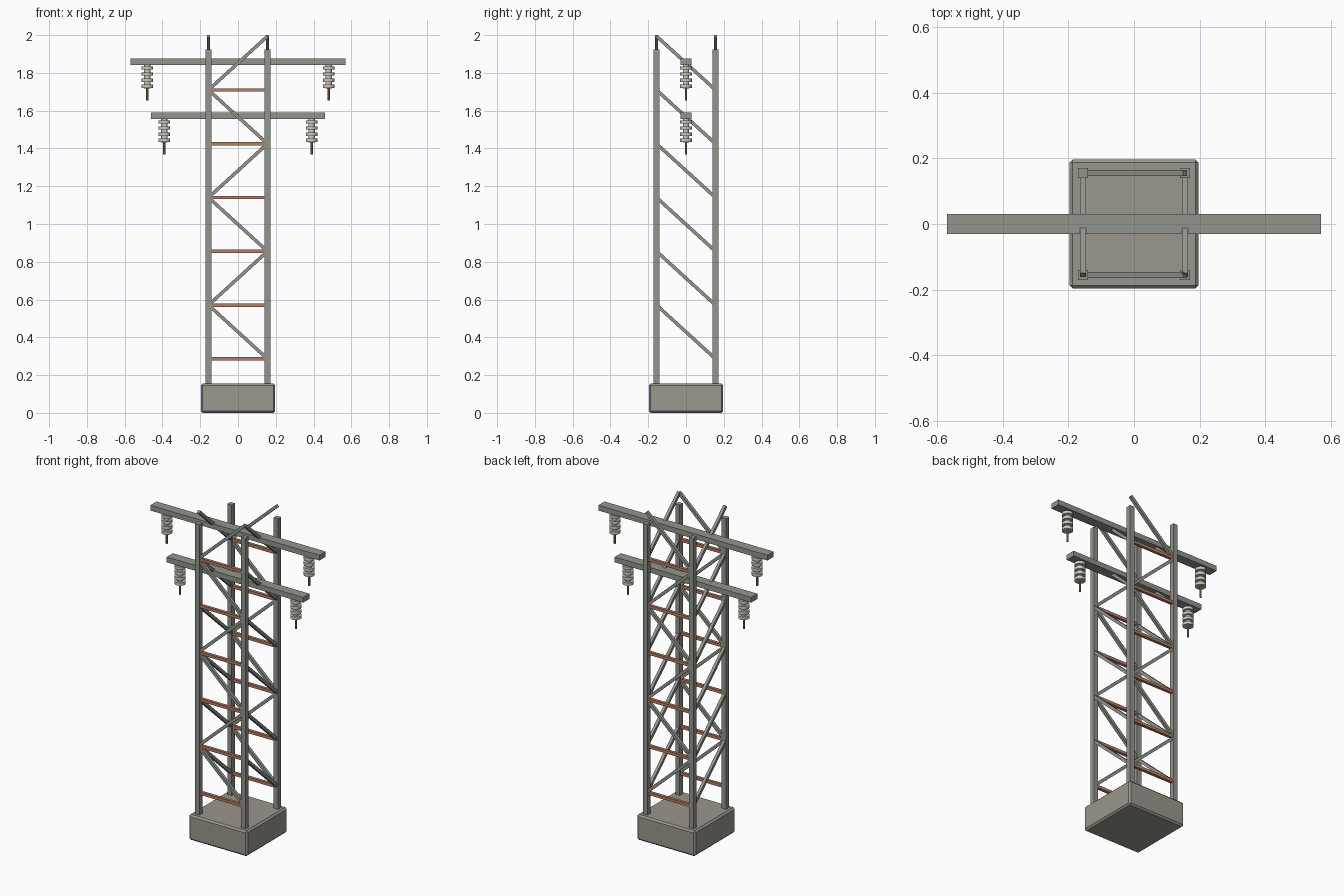
import bpy, bmesh, math
from mathutils import Vector, Matrix

if "Cube" in bpy.data.objects:
    bpy.data.objects.remove(bpy.data.objects["Cube"])


def material(name, rgb):
    m = bpy.data.materials.new(name)
    m.diffuse_color = (*rgb, 1)
    m.use_nodes = True
    m.node_tree.nodes["Principled BSDF"].inputs["Base Color"].default_value = m.diffuse_color
    return m


COPPER = material("copper", (0.45, 0.21, 0.13))
CREAM = material("ceramic", (0.62, 0.59, 0.54))
CONCRETE = material("concrete", (0.33, 0.31, 0.27))
STEEL = material("steel", (0.29, 0.30, 0.27))


def finish(bm, name, mat):
    me = bpy.data.meshes.new(name)
    bm.to_mesh(me)
    bm.free()
    ob = bpy.data.objects.new(name, me)
    bpy.context.collection.objects.link(ob)
    me.materials.append(mat)
    return ob


def box(name, center, size, mat):
    bm = bmesh.new()
    bmesh.ops.create_cube(bm, size=1, matrix=Matrix.Translation(center) @ Matrix.Diagonal((*size, 1)))
    return finish(bm, name, mat)


def strut(name, a, b, t, mat):
    # square bar from a to b, keeping one pair of sides in the face plane
    a, b = Vector(a), Vector(b)
    d = (b - a).normalized()
    side = Vector((0, 1, 0)) if abs(d.y) < 1e-4 else Vector((1, 0, 0))
    rot = Matrix((side, d.cross(side), d)).transposed().to_4x4()
    bm = bmesh.new()
    bmesh.ops.create_cube(bm, size=1, matrix=Matrix.Translation((a + b) / 2) @ rot
                          @ Matrix.Diagonal((t, t, (b - a).length, 1)))
    return finish(bm, name, mat)


def lathe(name, x, z, profile, mat, n=16):
    bm = bmesh.new()
    rings = [[bm.verts.new((x + r * math.cos(2 * math.pi * i / n), r * math.sin(2 * math.pi * i / n), z + h))
              for i in range(n)] for r, h in profile]
    for lo, hi in zip(rings, rings[1:]):
        for i in range(n):
            bm.faces.new((lo[i], lo[(i + 1) % n], hi[(i + 1) % n], hi[i]))
    bm.faces.new(rings[0][::-1])
    bm.faces.new(rings[-1])
    bmesh.ops.recalc_face_normals(bm, faces=bm.faces)
    ob = finish(bm, name, mat)
    bpy.ops.object.select_all(action='DESELECT')
    ob.select_set(True)
    bpy.context.view_layer.objects.active = ob
    bpy.ops.object.shade_smooth_by_angle(angle=math.radians(35))
    return ob


# concrete footing with chamfered edges
footing = box("footing", (0, 0, 0.0775), (0.394, 0.394, 0.155), CONCRETE)
bev = footing.modifiers.new("chamfer", 'BEVEL')
bev.width, bev.segments = 0.01, 1

# four legs
L = 0.156
for sx in (-1, 1):
    for sy in (-1, 1):
        box("leg", (sx * L, sy * L, 1.035), (0.03, 0.03, 1.78), STEEL)

# rungs and diagonal bracing
level = [0.286 + 0.2847 * k for k in range(7)]
for k in range(6):
    z0, z1 = level[k], level[k + 1]
    s = 1 if k % 2 == 0 else -1
    for e in (-1, 1):
        box("rung", (0, e * L, z0), (2 * L, 0.018, 0.018), COPPER)
        strut("face_brace", (s * L, e * L, z0), (-s * L, e * L, z1), 0.018, STEEL)
        strut("side_brace", (e * L, L, z0), (e * L, -L, z1), 0.018, STEEL)

# insulator profile, measured down from the cross arm
stack = [(0.017, 0.0)]
for i in range(4):
    top = -0.008 - i * 0.032
    stack += [(0.017, top), (0.031, top), (0.031, top - 0.018), (0.017, top - 0.018)]
stack.append((0.017, -0.126))

# cross arms with hanging insulators
for z, half, hang in ((1.859, 0.57, 0.48), (1.573, 0.46, 0.39)):
    box("cross_arm", (0, 0, z), (2 * half, 0.06, 0.032), STEEL)
    for s in (-1, 1):
        lathe("insulator", s * hang, z - 0.016, stack, CREAM)
        lathe("hanger_rod", s * hang, z - 0.016, [(0.006, -0.1), (0.006, -0.189)], COPPER, 8)
